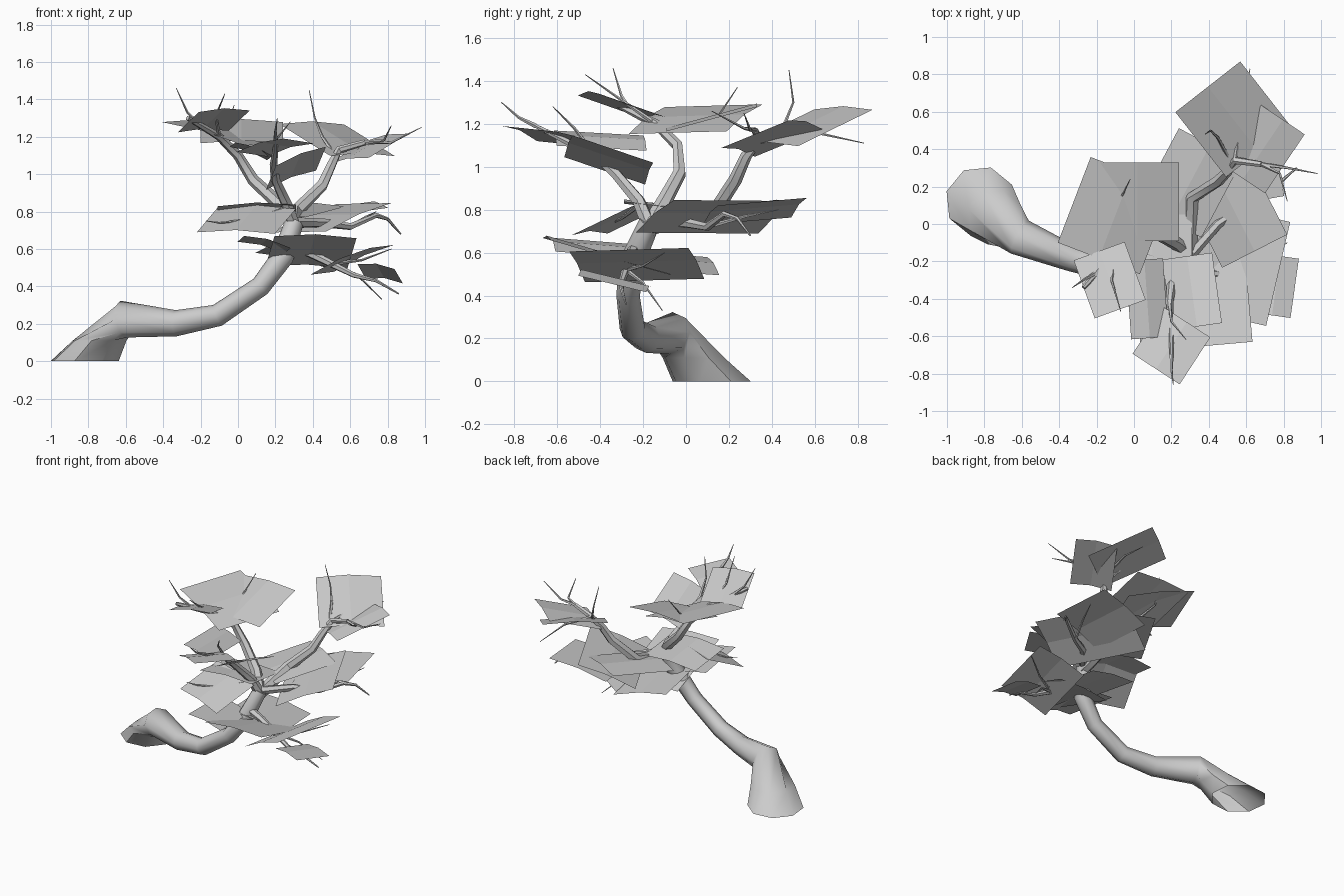
import bpy, bmesh, math
from mathutils import Vector, Matrix

cube = bpy.data.objects.get("Cube")
if cube:
    bpy.data.objects.remove(cube, do_unlink=True)

grey = bpy.data.materials.new("plain grey")
grey.use_nodes = True
grey.diffuse_color = (0.6, 0.6, 0.6, 1)
grey.node_tree.nodes["Principled BSDF"].inputs["Base Color"].default_value = (0.6, 0.6, 0.6, 1)


def finish(bm, name, smooth):
    mesh = bpy.data.meshes.new(name)
    bm.to_mesh(mesh)
    bm.free()
    mesh.materials.append(grey)
    obj = bpy.data.objects.new(name, mesh)
    bpy.context.collection.objects.link(obj)
    if smooth:
        bpy.ops.object.select_all(action='DESELECT')
        obj.select_set(True)
        bpy.context.view_layer.objects.active = obj
        bpy.ops.object.shade_smooth_by_angle(angle=math.radians(50))


def tube(name, path, radii, sides=6, level_rings=0):
    """Tapered limb, open at its root: one untwisted ring per path point."""
    bm = bmesh.new()
    pts = [Vector(p) for p in path]
    rings = []
    side = Vector((1, -0.3, 0.2))
    for i, p in enumerate(pts):
        along = pts[min(i + 1, len(pts) - 1)] - pts[max(i - 1, 0)]
        if i < level_rings:
            along = Vector((0, 0, 1))
        along.normalize()
        side = (side - along * side.dot(along)).normalized()
        up = along.cross(side)
        ring = []
        for k in range(sides):
            a = math.tau * k / sides
            ring.append(bm.verts.new(p + radii[i] * (side * math.cos(a) + up * math.sin(a))))
        rings.append(ring)
    for low, high in zip(rings, rings[1:]):
        for k in range(sides):
            n = (k + 1) % sides
            bm.faces.new((low[k], low[n], high[n], high[k]))
    bm.faces.new(rings[-1])
    bmesh.ops.recalc_face_normals(bm, faces=bm.faces)
    finish(bm, name, True)


def limb(name, path, start, end, sides=6):
    n = len(path) - 1
    tube(name, path, [start + (end - start) * i / n for i in range(n + 1)], sides)


def leaf_card(name, centre, size, turn, slope, bend=0.008):
    """Thin sheet with a plan outline, tilted by slope and slightly folded."""
    bm = bmesh.new()
    bmesh.ops.create_grid(bm, x_segments=2, y_segments=2, size=0.5)
    spin = Matrix.Rotation(math.radians(turn), 3, 'Z')
    for v in bm.verts:
        drop = bend * (1 - 4 * abs(v.co.x))
        p = spin @ Vector((v.co.x * size[0], v.co.y * size[1], 0))
        p.z = slope[0] * p.x + slope[1] * p.y + drop
        v.co = p + Vector(centre)
    finish(bm, name, False)


# Leaning trunk
tube("trunk", [(-.82, .12, 0), (-.74, .035, .11), (-.61, -.07, .225), (-.33, -.185, .203),
               (-.11, -.25, .245), (.12, -.27, .40), (.24, -.25, .56), (.3, -.17, .74)],
     [.19, .15, .1, .07, .06, .055, .06, .05], 8, 2)

# Main branches
limb("upper_right_branch", [(.3, -.17, .72), (.22, -.1, .84), (.08, -.03, .97), (0, -.04, 1.1),
                            (-.1, -.14, 1.2), (-.2, -.26, 1.26), (-.27, -.34, 1.3)], .042, .012)
limb("upper_left_branch", [(.3, -.17, .72), (.31, .14, .8), (.45, .23, .94), (.5, .28, 1.05),
                           (.54, .34, 1.13), (.68, .32, 1.17)], .042, .016)
limb("front_branch", [(.3, -.17, .72), (.26, -.22, .84), (.2, -.33, .97), (.19, -.42, 1.05),
                      (.2, -.58, 1.13), (.2, -.7, 1.19)], .036, .01)
limb("side_branch", [(.3, -.17, .74), (.45, 0, .74), (.6, .1, .72), (.74, .18, .78),
                     (.8, .24, .76), (.87, .3, .68)], .03, .004)
limb("low_branch", [(.26, -.24, .62), (.38, -.26, .58), (.5, -.28, .52), (.62, -.3, .46),
                    (.74, -.3, .43), (.86, -.28, .36)], .03, .004)

# Fine twigs
twigs = [
    [(-.2, -.26, 1.26), (-.27, -.3, 1.33), (-.33, -.34, 1.46)],
    [(-.1, -.14, 1.2), (-.12, -.3, 1.31), (-.07, -.47, 1.43)],
    [(-.06, -.1, 1.17), (-.07, .14, 1.22), (-.02, .24, 1.37)],
    [(.52, .33, 1.1), (.45, .46, 1.2), (.41, .5, 1.3), (.38, .48, 1.45)],
    [(.68, .32, 1.17), (.82, .3, 1.17), (.98, .27, 1.25)],
    [(.68, .32, 1.17), (.78, .27, 1.18), (.82, .12, 1.26)],
    [(.54, .34, 1.13), (.58, .6, 1.16), (.62, .83, 1.11)],
    [(.2, -.7, 1.19), (.2, -.78, 1.23), (.21, -.86, 1.3)],
    [(.19, -.42, 1.05), (.2, -.52, 1.18), (.28, -.62, 1.28)],
    [(.26, -.22, .82), (.1, -.3, .76), (-.1, -.34, .74), (-.17, -.36, .75)],
    [(.6, .1, .72), (.68, .28, .77), (.74, .43, .8)],
    [(.5, -.28, .52), (.64, -.2, .46), (.77, -.11, .33)],
    [(.5, -.28, .52), (.66, -.2, .54), (.82, -.1, .6)],
]
for i, path in enumerate(twigs):
    limb(f"twig_{i + 1}", path, .012, .002, 5)

# Foliage sheets: centre, plan size, turn, slope
crown = [
    ((-.1, .045, 1.23), (.47, .49), -21, (-.24, .12)),
    ((.02, .12, 1.23), (.44, .42), 0, (0, .27)),
    ((-.13, -.3, 1.29), (.29, .33), 20, (.14, -.3)),
    ((.53, .56, 1.19), (.44, .44), 38, (-.24, .3)),
    ((.69, .4, 1.14), (.28, .38), -34, (.31, .2)),
    ((.2, -.65, 1.15), (.3, .3), -33, (.15, -.2)),
    ((.31, -.36, 1.04), (.27, .38), 8, (.42, -.28)),
    ((.07, -.4, 1.13), (.2, .42), 4, (-.35, -.08)),
]
skirt = [
    ((.045, -.31, .76), (.45, .3), -22, (.15, .42)),
    ((.5, .14, .775), (.39, .64), 27, (.35, .17)),
    ((.56, .32, .8), (.42, .42), 10, (.2, .12)),
    ((.3, .22, .81), (.38, .46), -28, (.04, .12)),
    ((.1, -.12, .82), (.42, .34), 0, (.02, -.12)),
    ((.61, -.23, .55), (.33, .57), -13, (.43, -.07)),
    ((.39, -.37, .59), (.44, .56), 5, (0, -.29)),
    ((.14, -.42, .63), (.25, .4), 5, (-.25, -.1)),
    ((.32, -.08, .56), (.4, .42), 8, (-.2, -.1)),
    ((.76, -.33, .475), (.2, .32), -8, (-.16, -.22)),
]
for layer, cards in (("crown", crown), ("skirt", skirt)):
    for i, card in enumerate(cards):
        leaf_card(f"{layer}_leaf_sheet_{i + 1}", *card)
